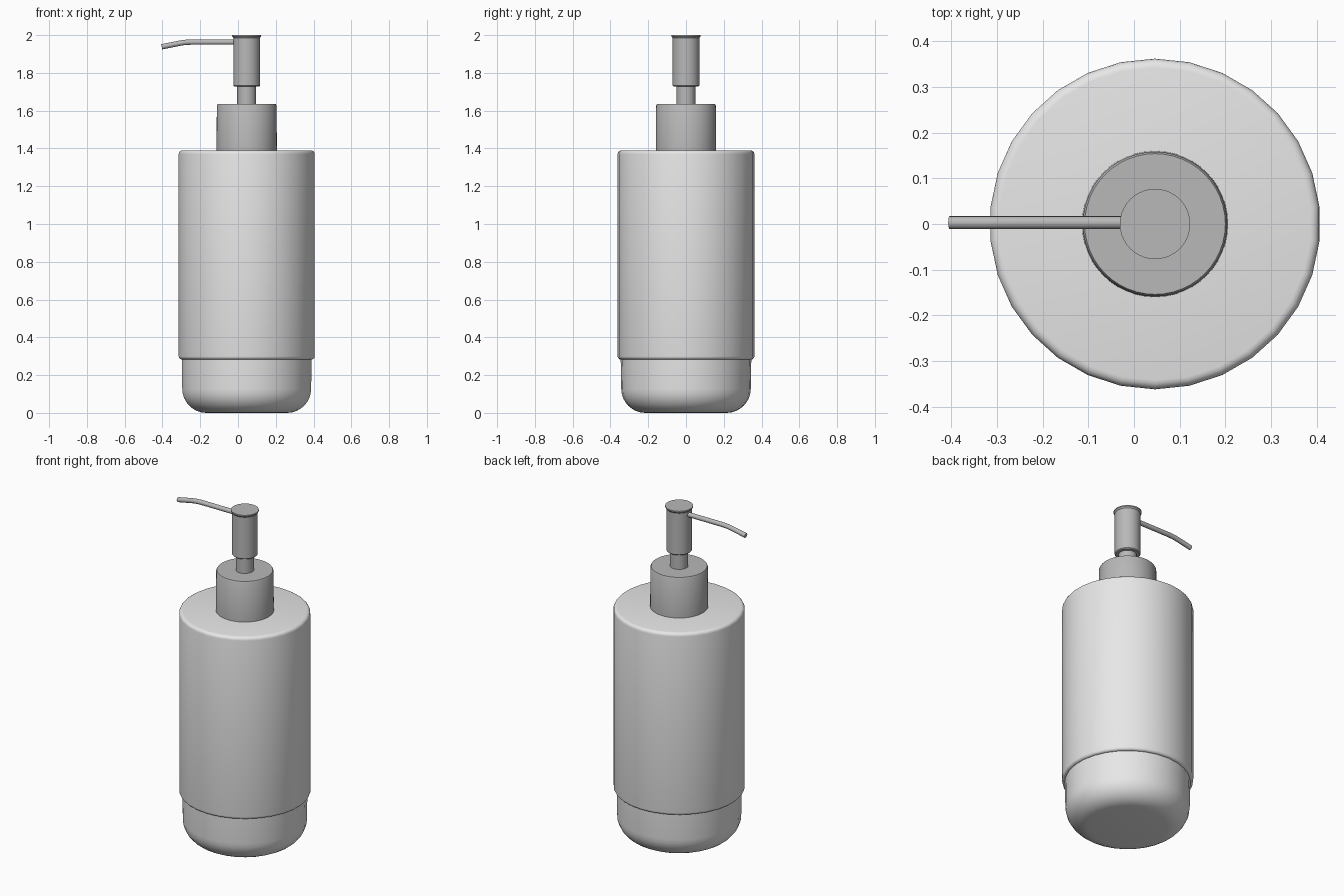
import bpy, bmesh, math
from mathutils import Vector

cube = bpy.data.objects.get("Cube")
if cube:
    bpy.data.objects.remove(cube, do_unlink=True)

AXIS_X = 0.046


def material(name, grey):
    m = bpy.data.materials.new(name)
    m.use_nodes = True
    colour = (grey, grey, grey, 1)
    m.diffuse_color = colour
    m.node_tree.nodes["Principled BSDF"].inputs["Base Color"].default_value = colour
    return m


light = material("light grey", 0.8)
dark = material("dark grey", 0.48)


def finish(name, bm, mat):
    bmesh.ops.recalc_face_normals(bm, faces=bm.faces)
    mesh = bpy.data.meshes.new(name)
    bm.to_mesh(mesh)
    bm.free()
    mesh.materials.append(mat)
    obj = bpy.data.objects.new(name, mesh)
    bpy.context.collection.objects.link(obj)
    bpy.ops.object.select_all(action='DESELECT')
    obj.select_set(True)
    bpy.context.view_layer.objects.active = obj
    bpy.ops.object.shade_smooth_by_angle(angle=math.radians(35))
    return obj


def skin(bm, rings):
    """Join matching rings of points and cap both ends."""
    loops = [[bm.verts.new(p) for p in ring] for ring in rings]
    n = len(loops[0])
    for a, b in zip(loops, loops[1:]):
        for i in range(n):
            j = (i + 1) % n
            bm.faces.new((a[i], a[j], b[j], b[i]))
    bm.faces.new(loops[0])
    bm.faces.new(loops[-1])


def turned(name, profile, mat, sides):
    """Turn a (radius, height) profile around the bottle axis."""
    bm = bmesh.new()
    turn = [math.pi / 2 + math.tau * i / sides for i in range(sides)]
    skin(bm, [[(AXIS_X + r * math.cos(a), r * math.sin(a), z) for a in turn]
              for r, z in profile])
    return finish(name, bm, mat)


def corner(r, z, size, start, steps):
    """Quarter-round profile points about a centre, from a start angle."""
    return [(r + size * math.cos(math.radians(start + 90 * i / steps)),
             z + size * math.sin(math.radians(start + 90 * i / steps)))
            for i in range(steps + 1)]


# Bottle: rounded base and wider sleeve
turned("base", corner(0.215, 0.128, 0.128, -90, 8) + [(0.346, 0.3)], light, 30)
turned("sleeve", [(0.33, 0.283)] + corner(0.346, 0.299, 0.016, -90, 4)
       + corner(0.342, 1.37, 0.02, 0, 4), light, 30)

# Pump: collar, stem and flared head
turned("collar", [(0.16, 1.38), (0.158, 1.627), (0.154, 1.634)], dark, 48)
turned("stem", [(0.05, 1.62), (0.05, 1.75)], dark, 32)
turned("pump_head", [(0.066, 1.728), (0.071, 1.733), (0.071, 1.985),
                     (0.077, 1.993), (0.077, 2.0)], dark, 40)

# Spout: thin tube bending down at the tip
path = [Vector((x, 0.003, z)) for x, z in
        [(0.0, 1.963), (-0.25, 1.963), (-0.285, 1.961), (-0.32, 1.955), (-0.404, 1.938)]]
rings = []
for i, p in enumerate(path):
    along = (path[min(i + 1, len(path) - 1)] - path[max(i - 1, 0)]).normalized()
    up = along.cross(Vector((0, 1, 0)))
    rings.append([p + 0.014 * (math.cos(a) * Vector((0, 1, 0)) + math.sin(a) * up)
                  for a in (math.tau * k / 16 for k in range(16))])
bm = bmesh.new()
skin(bm, rings)
finish("spout", bm, dark)
